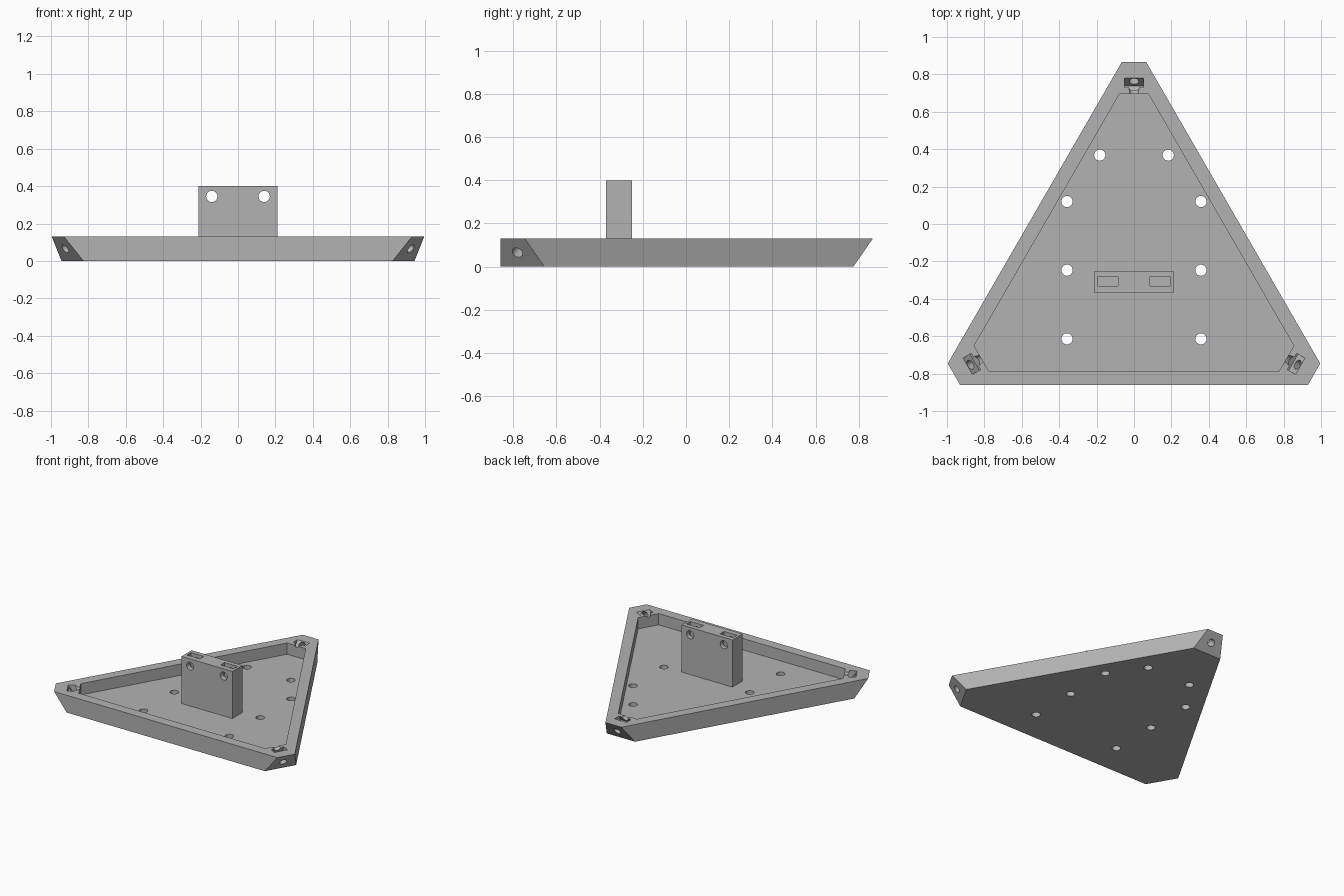
import bpy, bmesh, math
from mathutils import Matrix, Vector

if "Cube" in bpy.data.objects:
    bpy.data.objects.remove(bpy.data.objects["Cube"])

H, FLOOR, CY = 0.13, 0.045, -0.247      # tray height, pocket floor, triangle centre y
PLASTIC = bpy.data.materials.new("grey plastic")
PLASTIC.diffuse_color = (0.45, 0.45, 0.45, 1)
PLASTIC.use_nodes = True
PLASTIC.node_tree.nodes["Principled BSDF"].inputs["Base Color"].default_value = PLASTIC.diffuse_color


def add_object(name, bm):
    bmesh.ops.recalc_face_normals(bm, faces=bm.faces)
    me = bpy.data.meshes.new(name)
    bm.to_mesh(me)
    bm.free()
    me.materials.append(PLASTIC)
    ob = bpy.data.objects.new(name, me)
    bpy.context.collection.objects.link(ob)
    return ob


def outline(inradius, corner, z):
    """Triangle with trimmed corners, counter-clockwise from the back corner."""
    half = (2 * inradius - corner) * math.tan(math.radians(30))
    pts = []
    for k in range(3):
        rot = Matrix.Rotation(k * math.tau / 3, 3, 'Z')
        for x in (half, -half):
            pts.append(rot @ Vector((x, corner, 0)) + Vector((0, CY, z)))
    return pts


def loft(name, low, high):
    bm = bmesh.new()
    a = [bm.verts.new(p) for p in low]
    b = [bm.verts.new(p) for p in high]
    bm.faces.new(a[::-1])
    bm.faces.new(b)
    for i in range(len(a)):
        j = (i + 1) % len(a)
        bm.faces.new((a[i], a[j], b[j], b[i]))
    return add_object(name, bm)


def box(name, size, matrix):
    bm = bmesh.new()
    bmesh.ops.create_cube(bm, size=1, matrix=matrix @ Matrix.Diagonal((*size, 1)))
    return add_object(name, bm)


def rod(name, radius, length, matrix):
    bm = bmesh.new()
    bmesh.ops.create_cone(bm, cap_ends=True, segments=32, radius1=radius,
                          radius2=radius, depth=length, matrix=matrix)
    return add_object(name, bm)


def cut(target, cutter):
    mod = target.modifiers.new("cut", 'BOOLEAN')
    mod.operation = 'DIFFERENCE'
    mod.solver = 'EXACT'
    mod.object = cutter
    bpy.context.view_layer.objects.active = target
    bpy.ops.object.modifier_apply(modifier=mod.name)
    bpy.data.objects.remove(cutter)


T = Matrix.Translation

# Tray with corner facets that lean inward toward the bottom
tray = loft("tray", outline(0.613, 1.022, 0), outline(0.613, 1.112, H))
cut(tray, loft("pocket", outline(0.538, 0.942, FLOOR), outline(0.538, 0.942, 0.3)))

# Mounting holes through the floor
for x, y in ((0.183, 0.368), (0.358, 0.12), (0.358, -0.247), (0.358, -0.614)):
    for s in (-1, 1):
        cut(tray, rod("floor_hole", 0.03, 0.4, T((s * x, y, 0))))

# Tilted bolt holes and nut slots at the three corners
slope = math.atan2(H, 0.09)
inward = Vector((0, -math.sin(slope), math.cos(slope)))
along = Vector((0, math.cos(slope), math.sin(slope)))
start = Vector((0, 1.067, H / 2))
frame = Matrix((Vector((1, 0, 0)), along, inward)).transposed().to_4x4()
for k in range(3):
    spin = T((0, CY, 0)) @ Matrix.Rotation(k * math.tau / 3, 4, 'Z')
    cut(tray, rod("bolt_hole", 0.026, 0.3, spin @ T(start + inward * 0.08) @ frame))
    cut(tray, box("nut_slot", (0.1, 0.15, 0.042),
                  spin @ T(start + inward * 0.091 + along * 0.03) @ frame))

# Upright post with cross holes and nut slots in its top
post = box("post", (0.424, 0.12, 0.4 - FLOOR + 0.01),
           T((0, -0.31, (0.4 + FLOOR - 0.01) / 2)))
for s in (-1, 1):
    cut(post, rod("post_hole", 0.03, 0.4,
                  T((s * 0.14, -0.31, 0.345)) @ Matrix.Rotation(math.pi / 2, 4, 'X')))
    cut(post, box("post_slot", (0.108, 0.048, 0.2), T((s * 0.14, -0.307, 0.395))))

# Smooth hole walls, crisp edges
for ob in (tray, post):
    bpy.ops.object.select_all(action='DESELECT')
    ob.select_set(True)
    bpy.context.view_layer.objects.active = ob
    bpy.ops.object.shade_smooth_by_angle(angle=math.radians(30))
